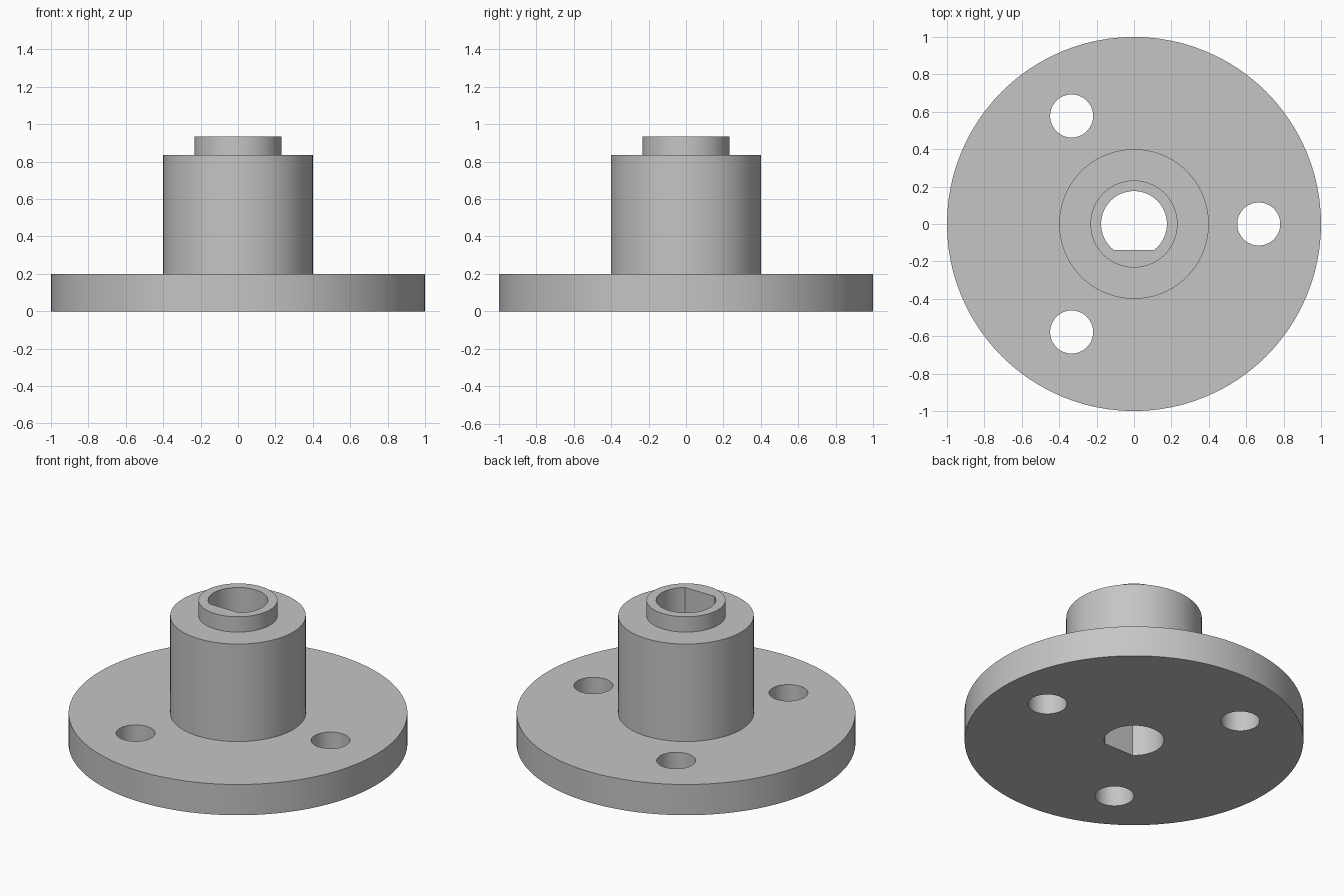
import bpy
import bmesh
import math

default_cube = bpy.data.objects.get("Cube")
if default_cube:
    bpy.data.objects.remove(default_cube, do_unlink=True)

SEGMENTS = 96
FLANGE_R, FLANGE_TOP = 1.0, 0.2
HUB_R, HUB_TOP = 0.4, 0.835
COLLAR_R, COLLAR_TOP = 0.233, 0.935
BORE_R, BORE_FLAT_Y = 0.176, -0.14
BOLT_R, BOLT_CIRCLE = 0.115, 0.667

metal = bpy.data.materials.new("grey metal")
metal.use_nodes = True
grey = (0.56, 0.56, 0.56, 1)
metal.diffuse_color = grey
metal.node_tree.nodes["Principled BSDF"].inputs["Base Color"].default_value = grey


def circle(radius, cx=0, steps=SEGMENTS):
    return [(cx + radius * math.cos(math.tau * i / steps),
             radius * math.sin(math.tau * i / steps)) for i in range(steps)]


def loft(name, sections):
    """Closed solid through matching outlines, given as (outline, z) pairs."""
    bm = bmesh.new()
    rings = [[bm.verts.new((x, y, z)) for x, y in outline] for outline, z in sections]
    for low, high in zip(rings, rings[1:]):
        for i in range(len(low)):
            j = (i + 1) % len(low)
            bm.faces.new((low[i], low[j], high[j], high[i]))
    bm.faces.new(rings[0][::-1])
    bm.faces.new(rings[-1])
    bmesh.ops.recalc_face_normals(bm, faces=bm.faces[:])
    mesh = bpy.data.meshes.new(name)
    bm.to_mesh(mesh)
    bm.free()
    mesh.materials.append(metal)
    obj = bpy.data.objects.new(name, mesh)
    bpy.context.collection.objects.link(obj)
    return obj


# Stepped body: wide flange, hub and raised collar
flange, hub, collar = circle(FLANGE_R), circle(HUB_R), circle(COLLAR_R)
body = loft("flanged_hub", [(flange, 0), (flange, FLANGE_TOP),
                            (hub, FLANGE_TOP), (hub, HUB_TOP),
                            (collar, HUB_TOP), (collar, COLLAR_TOP)])

# D-shaped shaft bore, flat towards the front
start = math.asin(BORE_FLAT_Y / BORE_R)
sweep = math.pi - 2 * start
bore = [(BORE_R * math.cos(start + sweep * i / 64),
         BORE_R * math.sin(start + sweep * i / 64)) for i in range(65)]
cutters = [loft("bore_cutter", [(bore, -0.1), (bore, 1.1)])]

# Three bolt holes spaced evenly around the flange
bolt = circle(BOLT_R, BOLT_CIRCLE, 48)
for k in range(3):
    cutter = loft("bolt_hole_cutter", [(bolt, -0.1), (bolt, 0.3)])
    cutter.rotation_euler.z = k * math.tau / 3
    cutters.append(cutter)

bpy.ops.object.select_all(action="DESELECT")
body.select_set(True)
bpy.context.view_layer.objects.active = body
for cutter in cutters:
    cutter.hide_render = True
    cut = body.modifiers.new("hole", "BOOLEAN")
    cut.operation = "DIFFERENCE"
    cut.solver = "EXACT"
    cut.object = cutter
    bpy.ops.object.modifier_apply(modifier=cut.name)
for cutter in cutters:
    bpy.data.objects.remove(cutter, do_unlink=True)

bpy.ops.object.shade_smooth_by_angle(angle=math.radians(30))
